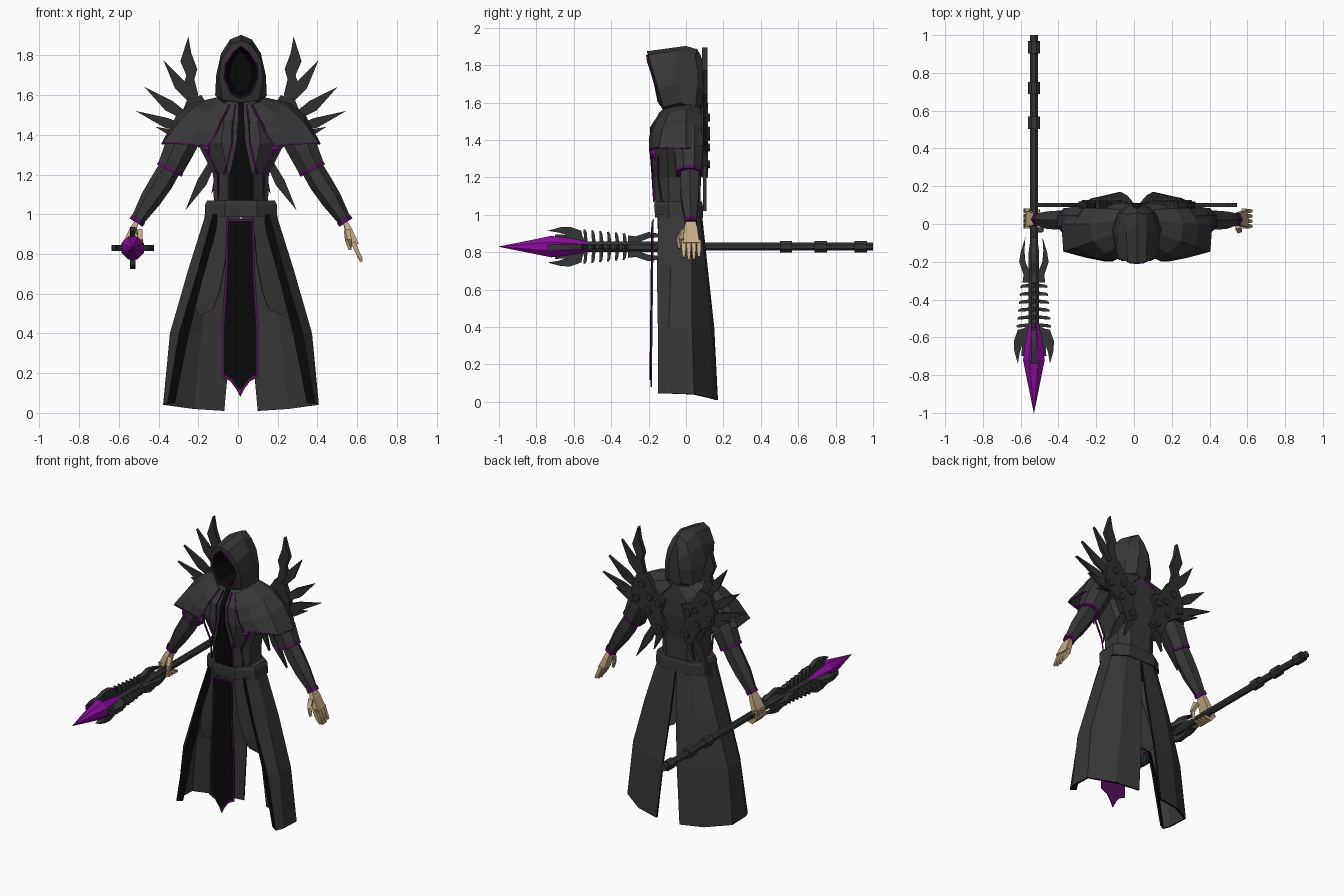
import bpy, bmesh, math
from mathutils import Vector

CX = 0.015  # body centre line


def material(name, rgb):
    m = bpy.data.materials.new(name)
    m.diffuse_color = (*rgb, 1)
    return m


CLOTH = material("charcoal_cloth", (0.038, 0.038, 0.038))
BLACK = material("black_lining", (0.003, 0.003, 0.003))
TRIM = material("purple_trim", (0.085, 0.006, 0.1))
GEM = material("purple_crystal", (0.26, 0.004, 0.34))
BONE = material("pale_skin", (0.56, 0.41, 0.24))
IRON = material("dark_iron", (0.033, 0.037, 0.036))
SPIKE = material("dark_spike", (0.028, 0.028, 0.028))


def make(name, verts, faces, mats, idx=None):
    me = bpy.data.meshes.new(name)
    me.from_pydata([(v[0] + CX, v[1], v[2]) for v in verts], [], faces)
    for m in mats:
        me.materials.append(m)
    for i, p in enumerate(me.polygons):
        p.material_index = idx[i] if idx else 0
    bm = bmesh.new()
    bm.from_mesh(me)
    bmesh.ops.recalc_face_normals(bm, faces=bm.faces)
    bm.to_mesh(me)
    bm.free()
    ob = bpy.data.objects.new(name, me)
    bpy.context.collection.objects.link(ob)
    return ob


def loft(name, rings, mats, closed=True, rule=None):
    """Skin a list of point rings; rule(row, col) picks the material."""
    n = len(rings[0])
    verts = [p for r in rings for p in r]
    faces, idx = [], []
    for r in range(len(rings) - 1):
        for c in range(n if closed else n - 1):
            d = (c + 1) % n
            faces.append((r * n + c, r * n + d, r * n + n + d, r * n + n + c))
            idx.append(rule(r, c) if rule else 0)
    if closed:
        faces += [tuple(range(n)), tuple(range(len(verts) - n, len(verts)))]
        idx += [rule(0, 0) if rule else 0, rule(len(rings) - 2, 0) if rule else 0]
    return make(name, verts, faces, mats, idx)


def tube(name, pts, radii, mat, sides=4, flat=1.0):
    pts = [Vector(p) for p in pts]
    if not isinstance(radii, (list, tuple)):
        radii = [radii] * len(pts)
    rings = []
    for i, p in enumerate(pts):
        t = pts[min(i + 1, len(pts) - 1)] - pts[max(i - 1, 0)]
        q = t.to_track_quat('Z', 'Y')
        ang = [2 * math.pi * (k + 0.5) / sides for k in range(sides)]
        rings.append([p + q @ Vector((math.cos(a) * radii[i], math.sin(a) * radii[i] * flat, 0)) for a in ang])
    return loft(name, rings, [mat])


def plate(name, poly, place, thick, mat):
    """Flat outline (u, v) extruded by +-thick; place(u, v, w) maps to space."""
    rings = [[place(u, v, w) for u, v in poly] for w in (-thick, thick)]
    return loft(name, rings, [mat])


def solidify(ob, t):
    s = ob.modifiers.new("thickness", 'SOLIDIFY')
    s.thickness, s.offset, s.material_offset_rim = t, 0, 1


def sections(rows):
    """Eight-sided body sections from (z, half width, front y, back y)."""
    out = []
    for z, w, f, b in rows:
        half = [(w * 0.45, f), (w, f * 0.55), (w, b * 0.4), (w * 0.55, b)]
        out.append([(x, y, z) for x, y in half] + [(-x, y, z) for x, y in reversed(half)])
    return out


# Hood with dark hollow
def arch(half):
    return half + [(-x, y, z) for x, y, z in half[-2:0:-1]]


opening = arch([(0, -.13, 1.585), (.05, -.145, 1.61), (.085, -.16, 1.69), (.075, -.18, 1.76), (.038, -.2, 1.82), (0, -.205, 1.85)])
hood = [
    [(x * .7, -.03, 1.7 + (z - 1.7) * .8) for x, y, z in opening], opening,
    arch([(0, -.125, 1.56), (.09, -.12, 1.575), (.112, -.15, 1.68), (.1, -.18, 1.78), (.05, -.2, 1.855), (0, -.208, 1.875)]),
    arch([(0, -.02, 1.555), (.13, -.03, 1.6), (.125, -.05, 1.7), (.1, -.05, 1.81), (.055, -.04, 1.88), (0, 0, 1.903)]),
    arch([(0, .06, 1.55), (.105, .05, 1.57), (.1, .06, 1.68), (.08, .06, 1.78), (.05, .05, 1.85), (0, .06, 1.885)]),
    arch([(0, .08, 1.56), (.04, .09, 1.59), (.04, .11, 1.68), (.03, .11, 1.75), (.02, .09, 1.81), (0, .08, 1.85)])]
loft("hood", hood, [CLOTH, BLACK], rule=lambda r, c: 1 if r == 0 else 0)
tube("hood_trim", [(x, y - .004, z) for x, y, z in opening + opening[:1]], .005, TRIM)

# Torso, belt and centre strip
loft("torso", sections([(1.0, .135, -.16, .075), (1.2, .14, -.172, .08), (1.36, .22, -.185, .1),
                        (1.47, .19, -.18, .1), (1.57, .07, -.11, .09)]), [CLOTH])
loft("belt", sections([(.985, .183, -.165, .09), (1.05, .18, -.17, .09), (1.07, .17, -.168, .085)]), [CLOTH])
strip = [(1.07, .06, -.172), (1.2, .06, -.18), (1.23, .05, -.182), (1.36, .022, -.192), (1.47, .016, -.187), (1.56, .014, -.125)]
solidify(loft("chest_strip", [[(-w, y, z), (w, y, z)] for z, w, y in strip], [BLACK, BLACK], closed=False), .008)

# Front hanging panel with purple border and back
outline = [(.07, .975), (.075, .7), (.092, .45), (.092, .18), (.05, .16), (.02, .12), (0, .08)]
outline = outline + [(-x, z) for x, z in outline[-2::-1]]
plate("front_panel_back", outline, lambda u, v, w: (u - .004, -.176 + w - .012 * (1 - v), v), .004, TRIM)
inner = [(u * .88, max(v, .105) + (.012 if v < .2 else -.01)) for u, v in outline]
plate("front_panel_face", inner, lambda u, v, w: (u - .004, -.182 + w - .012 * (1 - v), v), .003, BLACK)

for s, side in ((1, "left"), (-1, "right")):
    def M(pts):
        return [(s * x, y, z) for x, y, z in pts]

    # Open robe skirt: front edge, side, back slit
    rows = [
        [(.105, -.125, 1.0), (.14, -.14, 1.0), (.172, -.07, 1.0), (.172, .02, 1.0), (.1, .07, 1.0), (.002, .08, 1.0)],
        [(.185, -.13, .72), (.215, -.15, .72), (.26, -.08, .72), (.26, .03, .72), (.16, .1, .72), (.02, .11, .72)],
        [(.265, -.125, .4), (.31, -.145, .4), (.352, -.09, .4), (.35, .03, .4), (.2, .13, .4), (.05, .145, .4)],
        [(.335, -.125, .05), (.368, -.143, .045), (.386, -.1, .045), (.386, .04, .04), (.24, .13, .02), (.085, .165, .01)]]
    solidify(loft(side + "_robe_skirt", [M(r) for r in rows], [CLOTH, BLACK], closed=False,
                  rule=lambda r, c: 1 if c == 0 else 0), .012)
    # Inner hip flap
    flap = [[(.06, -.15, .99), (.13, -.13, .99)], [(.08, -.14, .75), (.2, -.1, .75)], [(.11, -.12, .6), (.24, -.08, .55)],
            [(.14, -.1, .52), (.21, -.08, .49)]]
    solidify(loft(side + "_hip_flap", [M(r) for r in flap], [CLOTH, BLACK], closed=False), .008)

    # Shoulder mantle from neck to hem
    mantle = [
        [(.06, -.13, 1.55), (.09, -.11, 1.56), (.11, -.05, 1.575), (.11, .02, 1.585), (.08, .07, 1.57), (.02, .1, 1.56)],
        [(.1, -.175, 1.47), (.165, -.15, 1.51), (.23, -.09, 1.54), (.245, 0, 1.555), (.2, .08, 1.53), (.08, .105, 1.5)],
        [(.13, -.19, 1.4), (.22, -.175, 1.43), (.31, -.12, 1.465), (.32, 0, 1.495), (.27, .085, 1.46), (.12, .108, 1.44)],
        [(.17, -.19, 1.345), (.27, -.17, 1.355), (.385, -.14, 1.36), (.395, 0, 1.355), (.33, .09, 1.37), (.15, .11, 1.38)]]
    solidify(loft(side + "_shoulder_mantle", [M(r) for r in mantle], [CLOTH, TRIM], closed=False), .012)
    tube(side + "_mantle_trim", M([(x, y - .004, z) for x, y, z in [r[0] for r in mantle] + mantle[3][1:]]), .006, TRIM)

    # Chest trim lines and gem
    tube(side + "_lapel_trim", M([(.03, -.13, 1.55), (.04, -.187, 1.47), (.045, -.19, 1.37), (.085, -.172, 1.2)]), .005, TRIM)
    tube(side + "_waist_trim", M([(.165, -.15, 1.31), (.115, -.15, 1.2), (.115, -.13, 1.07)]), .006, TRIM)
    tube(side + "_strip_trim", M([(.063, -.174, 1.2), (.063, -.168, 1.07)]), .005, TRIM)
    tube(side + "_chest_gem", M([(.165, -.175, 1.365), (.17, -.18, 1.33), (.16, -.165, 1.295)]), [.002, .018, .002], GEM)

    # Sleeve, forearm and purple cuffs
    tube(side + "_sleeve", M([(.25, .015, 1.44), (.31, .015, 1.33), (.358, .015, 1.225)]), [.08, .083, .072], CLOTH, 8)
    tube(side + "_sleeve_trim", M([(.353, .015, 1.236), (.361, .015, 1.22)]), .075, TRIM, 8)
    tube(side + "_forearm", M([(.33, .02, 1.28), (.4, .02, 1.16), (.455, .02, 1.075), (.522, .025, .968)]),
         [.055, .058, .053, .034], CLOTH, 6)
    tube(side + "_cuff", M([(.515, .025, .978), (.528, .025, .958)]), .039, TRIM, 6)

    # Back spikes with hub and knobs
    def back(u, v, w):
        return (s * u, .1 + w, v)
    horn = [(.265, 1.895), (.305, 1.77), (.275, 1.7), (.29, 1.65), (.25, 1.575), (.215, 1.6), (.235, 1.68), (.22, 1.73), (.25, 1.81)]
    plate(side + "_back_horn", horn, back, .014, SPIKE)
    hub = [(.06, 1.46), (.13, 1.49), (.2, 1.6), (.27, 1.58), (.31, 1.48), (.3, 1.39), (.2, 1.33), (.13, 1.2), (.05, 1.26), (.09, 1.36)]
    plate(side + "_wing_hub", hub, back, .018, SPIKE)
    blades = [((.235, 1.56), (.39, 1.775), .035), ((.26, 1.48), (.485, 1.64), .035), ((.25, 1.42), (.53, 1.52), .03),
              ((.25, 1.38), (.43, 1.44), .025), ((.135, 1.28), (.28, 1.02), .03), ((.08, 1.3), (.15, 1.1), .025)]
    for a, b, wd in blades:
        a, b = Vector(a), Vector(b)
        d = (b - a).normalized()
        n = Vector((-d.y, d.x)) * wd
        mid = a.lerp(b, .45)
        plate(side + "_back_spike", [a - n * .5, mid - n, b, mid + n * .7, a + n * .5], back, .01, SPIKE)
    for x, z, r in ((.11, 1.42, .035), (.17, 1.45, .03), (.23, 1.52, .03), (.27, 1.42, .03), (.18, 1.36, .03), (.1, 1.27, .03)):
        tube(side + "_wing_knob", M([(x, .1, z), (x, .128, z)]), [r, r * .7], SPIKE, 8)

# Open left hand
tube("left_palm", [(.522, .025, .97), (.54, .025, .925), (.572, .027, .845)], [.034, .05, .062], BONE, 4, .45)
for i in range(4):
    y = -.012 + i * .027
    tip = .755 + .012 * abs(i - 1.4)
    tube("left_finger", [(.565, y, .86), (.588, y, .805), (.607, y, tip)], [.017, .015, .009], BONE)
tube("left_thumb", [(.535, -.01, .92), (.54, -.035, .87), (.55, -.035, .82)], [.02, .017, .01], BONE)

# Right hand closed on the staff
SX, SZ = -.545, .83
tube("right_palm", [(-.522, .025, .97), (-.545, .025, .92), (-.575, .027, .85)], [.034, .05, .06], BONE, 4, .45)
for i in range(4):
    y = -.012 + i * .027
    tube("right_finger", [(SX - .035, y, .87), (SX - .042, y, .82), (SX - .015, y, .788), (SX + .03, y, .797)],
         [.017, .017, .016, .01], BONE)
tube("right_thumb", [(-.515, -.005, .92), (-.505, -.03, .87), (-.52, -.035, .82)], [.02, .017, .012], BONE)


# Staff shaft, rings and crystal
def along(ys):
    return [(SX, y, SZ) for y in ys]


tube("staff_shaft", along([1.0, -.1, -.15, -.6]), [.023, .023, .03, .03], IRON, 8)
for y in (.535, .72, .935):
    tube("staff_ring", along([y - .033, y + .033]), .034, IRON, 8)
tube("staff_crystal", along([-.53, -.62, -.72, -1.0]), [.03, .048, .062, .001], GEM, 8)

# Four-way prongs, ribs and hooks around the staff head
hook = [(.03, -.54), (.06, -.555), (.085, -.56), (.106, -.62), (.104, -.67), (.085, -.74), (.075, -.68), (.062, -.64), (.035, -.62)]
leaf = [(.02, -.31), (.06, -.31), (.055, -.27), (.078, -.2), (.07, -.15), (.045, -.07), (.05, -.14), (.045, -.2), (.02, -.26)]
for k in range(4):
    c, sn = round(math.cos(k * math.pi / 2)), round(math.sin(k * math.pi / 2))

    def around(u, v, w, c=c, sn=sn):
        return (SX + u * c - w * sn, v, SZ + u * sn + w * c)
    plate("head_hook", hook, around, .015, IRON)
    plate("head_leaf", leaf, around, .015, IRON)
    plate("crystal_claw", [(.03, -.55), (.058, -.56), (.066, -.7), (.045, -.7)], around, .013, IRON)
    for i in range(6):
        y, u = -.325 - i * .042, .058 + i * .004
        plate("head_rib", [(.02, y - .01), (.02, y + .01), (u, y + .004), (u + .014, y - .004), (u + .012, y - .014), (u, y - .012)],
              around, .012, IRON)
